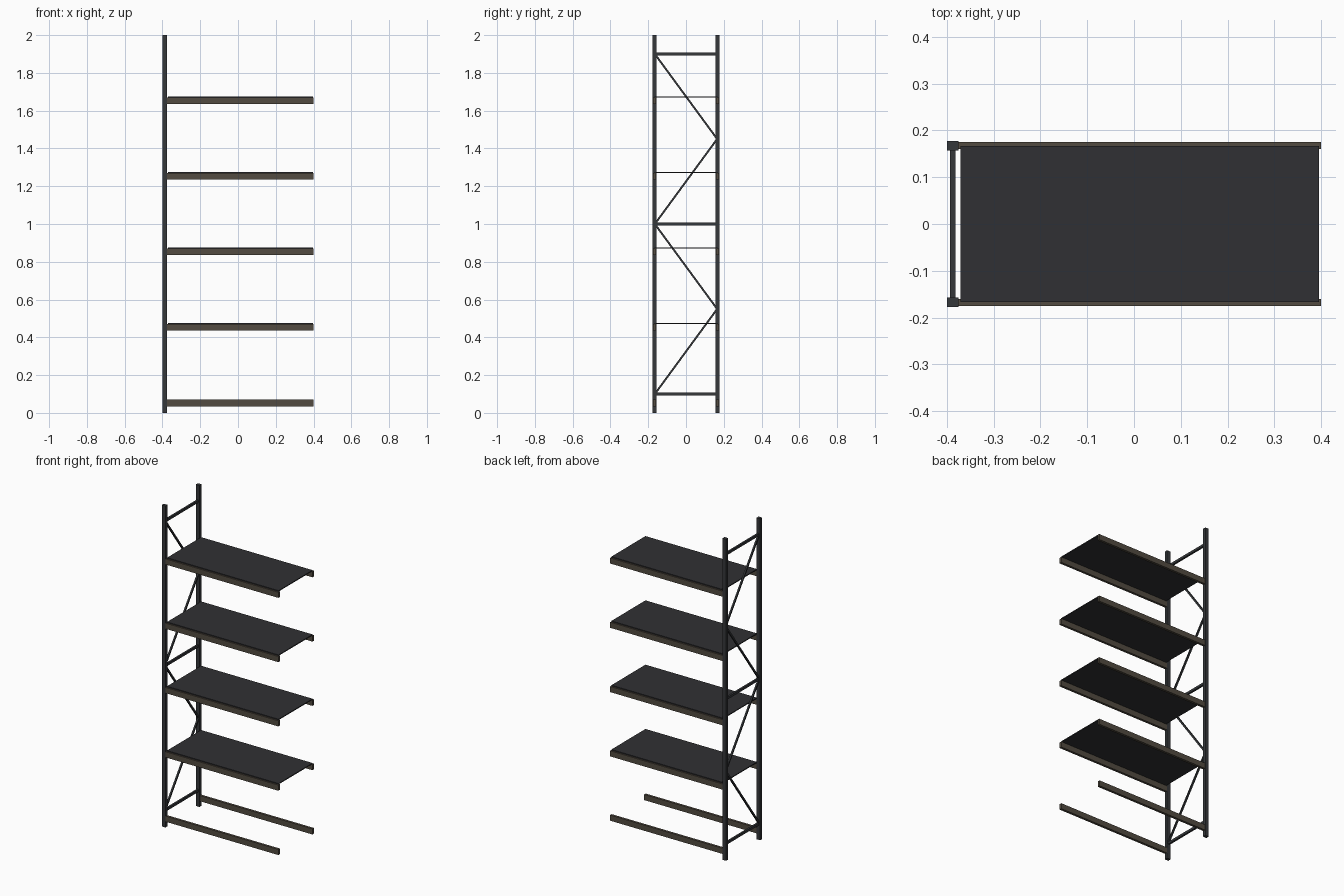
import bpy
import math

if "Cube" in bpy.data.objects:
    bpy.data.objects.remove(bpy.data.objects["Cube"])


def material(name, rgb):
    m = bpy.data.materials.new(name)
    m.diffuse_color = (*rgb, 1)
    m.use_nodes = True
    m.node_tree.nodes["Principled BSDF"].inputs["Base Color"].default_value = m.diffuse_color
    return m


DARK = material("dark_steel", (0.035, 0.038, 0.042))
PANEL = material("panel_grey", (0.03, 0.03, 0.033))
BROWN = material("beam_brown", (0.085, 0.07, 0.052))


def box(name, lo, hi, mat, rot_x=0.0):
    centre = [(a + b) / 2 for a, b in zip(lo, hi)]
    bpy.ops.mesh.primitive_cube_add(size=1, location=centre, rotation=(rot_x, 0, 0))
    ob = bpy.context.object
    ob.name = name
    ob.scale = [b - a for a, b in zip(lo, hi)]
    ob.data.materials.append(mat)
    return ob


LEVELS = [0.07 + 0.4 * i for i in range(5)]

# upright posts and shelf beams, front and back
for side, s in (("front", -1), ("back", 1)):
    y0, y1 = sorted((s * 0.157, s * 0.1775))
    box(f"{side}_post", (-0.4, y0, 0), (-0.375, y1, 2), DARK)
    y0, y1 = sorted((s * 0.16, s * 0.175))
    for i, z in enumerate(LEVELS):
        box(f"{side}_beam_{i}", (-0.376, y0, z - 0.035), (0.4, y1, z), BROWN)

# shelf panels resting on the beams (the lowest level is open)
for i, z in enumerate(LEVELS[1:]):
    box(f"shelf_panel_{i}", (-0.371, -0.167, z), (0.396, 0.167, z + 0.006), PANEL)

# horizontal ties of the end frame
BX = -0.3875
for i, z in enumerate((0.1, 1.0, 1.9)):
    box(f"horizontal_tie_{i}", (BX - 0.006, -0.16, z - 0.0075), (BX + 0.006, 0.16, z + 0.0075), DARK)

# zigzag diagonal braces
dy, dz = 0.33, 0.45
length = math.hypot(dy, dz)
for i in range(4):
    s = 1 if i % 2 == 0 else -1
    zc = 0.1 + dz * (i + 0.5)
    box(f"diagonal_brace_{i}", (BX - 0.005, -length / 2, zc - 0.005),
        (BX + 0.005, length / 2, zc + 0.005), DARK, s * math.atan2(dz, dy))
